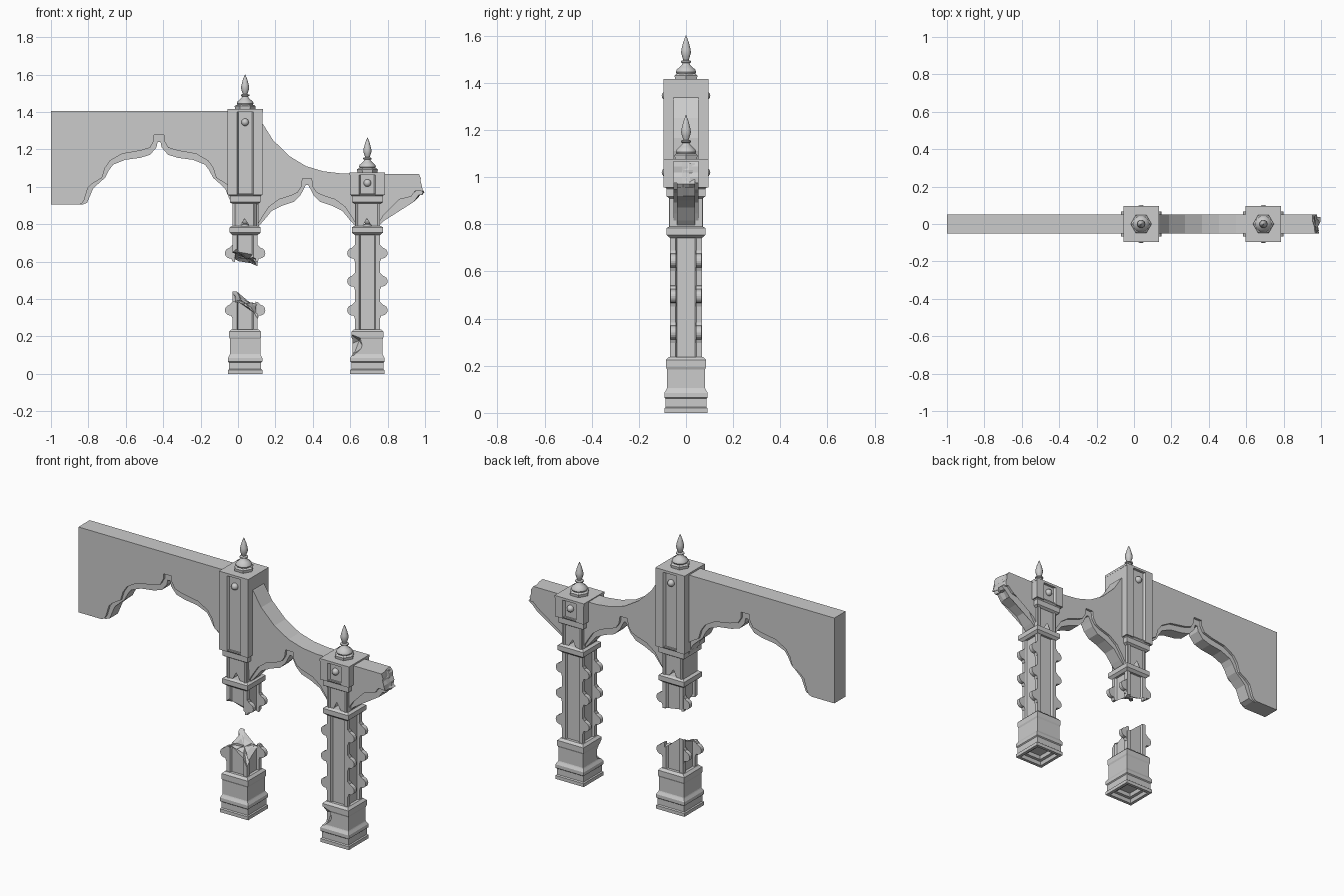
import bpy, bmesh, math, random
from mathutils import Vector

if "Cube" in bpy.data.objects:
    bpy.data.objects.remove(bpy.data.objects["Cube"])

random.seed(4)
CX1, CX2 = 0.038, 0.692          # centres of the broken and the whole column
WALL, STRIP = 0.052, 0.038       # half thickness of wall and of arch edge


def loft(name, rings, smooth=False):
    """Bridge rings of 3D points and close both ends."""
    bm = bmesh.new()
    rows = [[bm.verts.new(p) for p in r] for r in rings]
    for a, b in zip(rows, rows[1:]):
        for i in range(len(a)):
            j = (i + 1) % len(a)
            bm.faces.new((a[i], a[j], b[j], b[i]))
    bm.faces.new(rows[0])
    bm.faces.new(rows[-1])
    bmesh.ops.triangulate(bm, faces=[f for f in bm.faces if len(f.verts) > 4])
    bmesh.ops.recalc_face_normals(bm, faces=bm.faces)
    me = bpy.data.meshes.new(name)
    bm.to_mesh(me)
    bm.free()
    ob = bpy.data.objects.new(name, me)
    bpy.context.collection.objects.link(ob)
    if smooth:
        bpy.context.view_layer.objects.active = ob
        ob.select_set(True)
        bpy.ops.object.shade_smooth_by_angle(angle=math.radians(40))
        ob.select_set(False)
    return ob


def slab(name, pts, y0, y1):
    """Front outline (x, z) extruded along y."""
    return loft(name, [[(x, y, z) for x, z in pts] for y in (y0, y1)])


def lathe(name, cx, prof, n, z0=0, smooth=False):
    """Turned profile (r, z); n = 4 gives square mouldings of half width r."""
    k, o = (math.sqrt(2), math.pi / 4) if n == 4 else (1, 0)
    rings = [[(cx + k * r * math.cos(o + i * math.tau / n),
               k * r * math.sin(o + i * math.tau / n), z0 + z) for i in range(n)] for r, z in prof]
    return loft(name, rings, smooth)


# Column cross-section: corner posts with a sunk panel on each side
SECTION = []
for k in range(4):
    for x, y in [(.067, -.067), (.067, -.044), (.055, -.038), (.055, .038), (.067, .044)]:
        c, s = round(math.cos(k * math.pi / 2)), round(math.sin(k * math.pi / 2))
        SECTION.append((x * c - y * s, x * s + y * c))


def shaft(name, cx, flat, end, jitter=0.0):
    """Shaft from a flat end to an end given by end(x, y), roughened when broken."""
    rings = [[(cx + x, y, flat) for x, y in SECTION]]
    for f in (1, .6, .03):
        rings.append([(cx + x * f, y * f, end(x * f, y * f) + random.uniform(-jitter, jitter) * max(f, .3))
                      for x, y in SECTION])
    return loft(name, rings)


def crocket(cx, side, y, z):
    pts = [(.055, -.046), (.068, -.044), (.074, -.028)]
    pts += [(.08 + .028 * math.cos(a), .028 * math.sin(a))
            for a in [math.radians(d) for d in range(-80, 81, 20)]]
    pts += [(.074, .03), (.068, .044), (.055, .046)]
    slab("crocket", [(cx + side * x, z + h) for x, h in pts], y - .012, y + .012)


# Pedestals, hollowed underneath
BASE = [(.002, .04), (.045, .04), (.05, .02), (.068, .02), (.074, 0), (.092, 0), (.092, .02), (.086, .025),
        (.086, .06), (.092, .065), (.092, .085), (.083, .1), (.081, .105), (.081, .185), (.085, .195),
        (.085, .225), (.072, .238)]
for cx in (CX1, CX2):
    base = lathe("pedestal", cx, BASE, 4)

# Chip knocked out of the whole column's pedestal
bpy.ops.mesh.primitive_ico_sphere_add(subdivisions=1, radius=.055, location=(.612, -.092, .15),
                                      rotation=(.4, .7, .2), scale=(1, 1, 1.35))
chip = bpy.context.object
chip.name = "chip_cutter"
chip.hide_render = True
mod = base.modifiers.new("chip", "BOOLEAN")
mod.operation, mod.object, mod.solver = "DIFFERENCE", chip, "EXACT"
bpy.context.view_layer.objects.active = base
bpy.ops.object.modifier_apply(modifier="chip")
bpy.data.objects.remove(chip)

# Shafts: one whole, one broken into stump and hanging piece
shaft("whole_shaft", CX2, .23, lambda x, y: .75)
shaft("broken_stump", CX1, .23, lambda x, y: .375 - .6 * x + .5 * y, .018)
shaft("hanging_shaft", CX1, .75, lambda x, y: .62 - .35 * x - .3 * y, .015)
for side in (-1, 1):
    for y in (-.054, .054):
        for z in (.34, .495, .645):
            crocket(CX2, side, y, z)
        if (side, y) != (1, -.054):
            crocket(CX1, side, y, .34)
        if (side, y) != (-1, -.054):
            crocket(CX1, side, y, .645)

# Capitals, open lanterns, tower blocks and finials
FIN_BASE = [(.054, 0), (.056, .016), (.048, .022), (.04, .024)]
FIN_TOP = [(.04, .02), (.045, .03), (.042, .04), (.028, .052), (.018, .062), (.016, .068), (.023, .071),
           (.023, .077), (.012, .081), (.017, .095), (.022, .112), (.02, .128), (.012, .158), (.001, .186)]
for cx, top, knob_z in ((CX1, 1.415, 1.345), (CX2, 1.077, 1.02)):
    lathe("capital", cx, [(.068, .742), (.083, .755), (.083, .783), (.07, .791)], 4)
    arch = [(.027 * math.cos(a), .872 + .036 * math.sin(a))
            for a in [math.pi * i / 8 for i in range(9)]]
    frame = [(.067, .785), (.067, .925), (-.067, .925), (-.067, .785), (-.027, .785)] + arch[::-1] + [(.027, .785)]
    slab("lantern", [(cx + x, z) for x, z in frame], -.067, .067)
    for sx in (-1, 1):                       # slim corner shafts of the lantern
        for y in (-.062, .062):
            lathe_ob = lathe("lantern_post", cx + sx * .054, [(.011, .785), (.011, .92)], 8)
            lathe_ob.location.y = y
    lathe("baluster", cx, [(.022, .785), (.022, .797), (.012, .803), (.022, .815), (.022, .825),
                           (.01, .834), (.01, .84), (.002, .845)], 10, smooth=True)
    # Tower block with a channel down the front and the back
    lathe("tower_foot", cx, [(.07, .91), (.082, .918), (.082, .95), (.09, .958), (.09, .965)], 4)
    half = [(.094, -.095), (.094, .095), (.044, .095), (.036, .08)]
    sec = half + [(-x, y) for x, y in half[:0:-1]] + [(-.094, -.095), (-.044, -.095), (-.036, -.08),
                                                     (.036, -.08), (.044, -.095)]
    loft("tower_block", [[(cx + x, y, z) for x, y in sec] for z in (.955, top - .012)])
    lathe("tower_top", cx, [(.095, top - .014), (.095, top)], 4)
    for y in (-.083, .083):
        bpy.ops.mesh.primitive_uv_sphere_add(segments=16, ring_count=8, radius=.02, location=(cx, y, knob_z))
        bpy.context.object.name = "knob"
        bpy.ops.object.shade_smooth()
    lathe("finial_base", cx, FIN_BASE, 6, top)
    lathe("finial", cx, FIN_TOP, 10, top, True)

# Arch half outlines (distance from arch centre, height), apex first
BIG_OUT = [(.027, 1.278), (.027, 1.246), (.048, 1.209), (.1, 1.193), (.198, 1.176), (.262, 1.139), (.289, 1.1),
           (.305, 1.048), (.358, 1.016), (.38, .995), (.4, .93), (.412, .912), (.428, .904)]
BIG_IN = [(.008, 1.24), (.014, 1.21), (.048, 1.171), (.1, 1.155), (.182, 1.144), (.246, 1.118), (.267, 1.09),
          (.289, 1.048), (.32, 1.021), (.353, .99), (.369, .952), (.385, .914), (.412, .904)]
SMALL_OUT = [(.024, 1.043), (.03, 1.0), (.05, .97), (.085, .953), (.15, .932), (.203, .893), (.235, .845), (.262, .8)]
SMALL_IN = [(.006, 1.01), (.02, .985), (.035, .955), (.07, .92), (.13, .9), (.19, .87), (.235, .815), (.262, .787)]


def full(half, cx):
    """Whole arch line from right to left."""
    return [(cx + d, z) for d, z in half[::-1]] + [(cx - d, z) for d, z in half]


SWEEP = [(.1, 1.38), (.137, 1.33), (.187, 1.25), (.273, 1.165), (.364, 1.11), (.455, 1.083), (.545, 1.072), (.66, 1.072)]
for big, small, t, tag in ((BIG_OUT, SMALL_OUT, WALL, "wall"), (BIG_IN, SMALL_IN, STRIP, "arch_edge")):
    up = 0 if tag == "wall" else -.005       # keep the inner layer inside the wall
    slab("left_" + tag, [(-1 - up, .904), (-1 - up, 1.405 + up), (.03, 1.405 + up)] + full(big, -.422), -t, t)
    slab("right_" + tag, [(x, z + up) for x, z in SWEEP] + full(small, .369), -t, t)

    # Broken stub of the next arch with a ragged end
    edge = [(.969, 1.068 + up), (.98, 1.045), (.972, 1.02), (.986, 1.0), (.99, .975)]
    if tag == "arch_edge":
        edge = [(.964, 1.06), (.978, 1.03), (.975, 1.0), (.998, .97), (.985, .955)]
    low = [(1.011 - d, z + (random.uniform(-.008, .012) if t == WALL and d < .13 else 0))
           for d, z in small if .03 < d]
    outline = [(.72, 1.068 + up)] + edge + low
    rings = []
    for y in (-t, -t / 3, t / 3, t):
        rings.append([(x + (random.uniform(-.016, .002) if x > .95 else 0), y, z) for x, z in outline])
    loft("stub_" + tag, rings)
